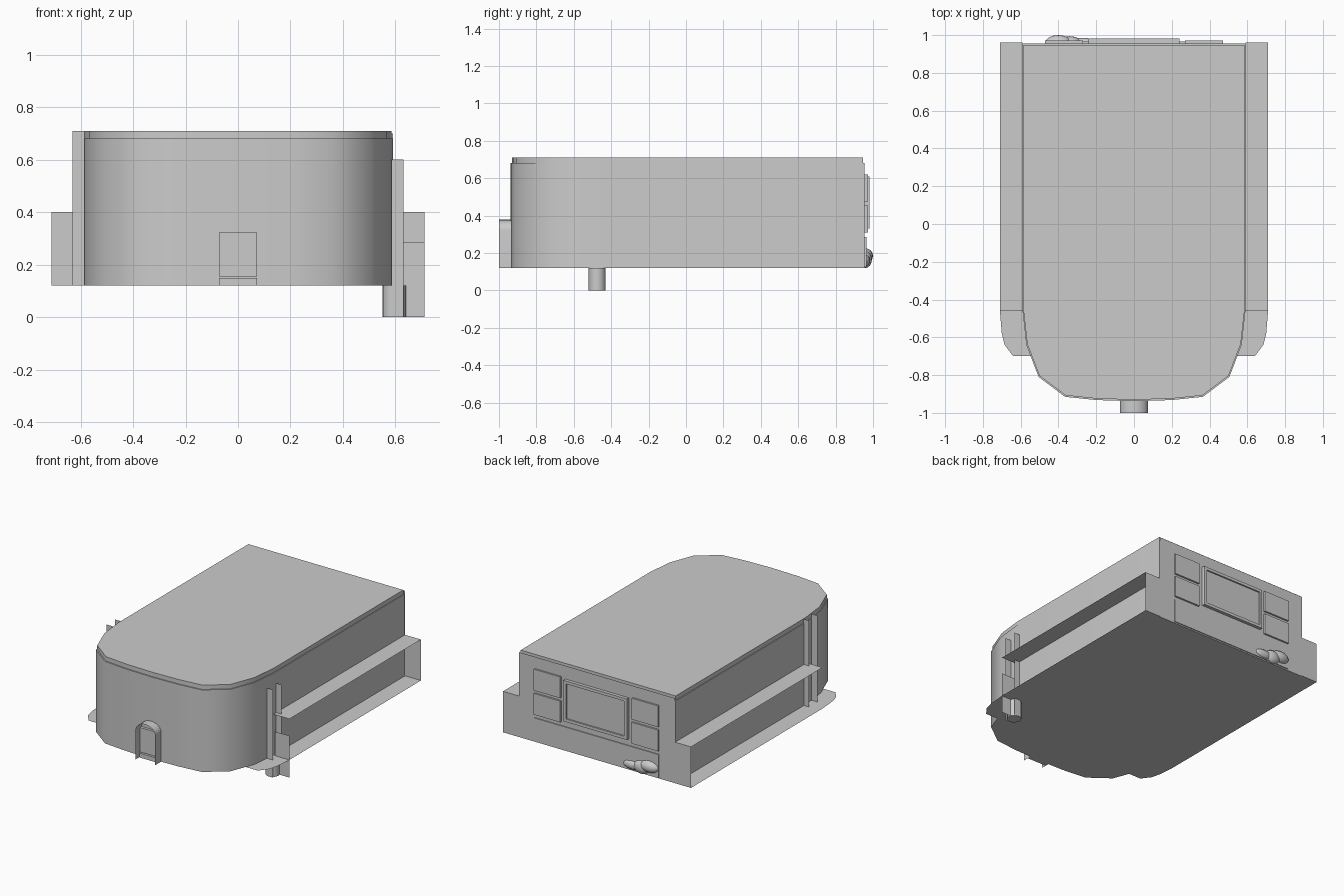
import bpy
from math import radians, sin, cos, pi

if "Cube" in bpy.data.objects:
    bpy.data.objects.remove(bpy.data.objects["Cube"])


def make(name, verts, faces, smooth=False):
    me = bpy.data.meshes.new(name)
    me.from_pydata(verts, [], faces)
    me.update()
    ob = bpy.data.objects.new(name, me)
    bpy.context.collection.objects.link(ob)
    if smooth:
        me.shade_smooth()
        me.set_sharp_from_angle(angle=radians(45))
    return ob


def prism(name, outline, z0, z1, smooth=False):
    n = len(outline)
    verts = [(x, y, z0) for x, y in outline] + [(x, y, z1) for x, y in outline]
    faces = [tuple(range(n))[::-1], tuple(range(n, 2 * n))]
    faces += [(i, (i + 1) % n, (i + 1) % n + n, i + n) for i in range(n)]
    return make(name, verts, faces, smooth)


def box(name, x0, x1, y0, y1, z0, z1):
    return prism(name, [(x0, y0), (x1, y0), (x1, y1), (x0, y1)], z0, z1)


def sheet(name, verts):
    return make(name, verts, [tuple(range(len(verts)))])


def wall(name, x0, x1, y, z0, z1):
    return sheet(name, [(x0, y, z0), (x1, y, z0), (x1, y, z1), (x0, y, z1)])


# Main hall: straight sides, rounded front
half = [(0.59, 0.955), (0.59, -0.46), (0.57, -0.64), (0.505, -0.81),
        (0.365, -0.915), (0.2, -0.932)]
outline = [(-x, y) for x, y in half] + [(0, -0.938)] + half[::-1]
prism("hall_body", outline, 0.12, 0.68, True)
prism("roof_slab", [(x * 0.992, y * 0.992) for x, y in outline], 0.68, 0.71, True)

# Stepped back wall
back = [(-0.71, 0.12), (0.71, 0.12), (0.71, 0.40), (0.59, 0.40), (0.59, 0.70),
        (-0.59, 0.70), (-0.59, 0.40), (-0.71, 0.40)]
sheet("back_wall", [(x, 0.96, z) for x, z in back][::-1])

for s, side, top in ((1, "right", 0.60), (-1, "left", 0.71)):
    # Side gallery: thin floor with a rounded front end, thin roof
    floor = [(0.59, 0.96), (0.71, 0.96), (0.71, -0.46), (0.70, -0.58), (0.685, -0.64),
             (0.64, -0.70), (0.545, -0.70), (0.57, -0.64), (0.59, -0.46)]
    sheet(side + "_gallery_floor", [(s * x, y, 0.12) for x, y in floor])
    sheet(side + "_gallery_roof", [(s * x, y, 0.40) for x, y in
          ((0.59, 0.96), (0.71, 0.96), (0.71, -0.46), (0.59, -0.46))])
    # Pair of thin upright fins
    for y in (-0.52, -0.43):
        wall(side + "_fin", s * 0.585, s * 0.63, y, 0.0 if s > 0 else 0.12, top)

# Support stub and panel under the right gallery
ring = [(0.595 + 0.045 * cos(a * pi / 8), -0.475 + 0.045 * sin(a * pi / 8)) for a in range(16)]
prism("support_stub", ring, 0.0, 0.12, True)
wall("right_end_panel", 0.60, 0.71, -0.46, 0.0, 0.285)

# Arched front porch: open tunnel with a door panel and step
arch = [(-0.074, 0.12)]
arch += [(-0.074 * cos(i * pi / 12), 0.322 + 0.056 * sin(i * pi / 12)) for i in range(13)]
arch += [(0.074, 0.12)]
n = len(arch)
make("porch_arch", [(x, -1.0, z) for x, z in arch] + [(x, -0.93, z) for x, z in arch],
     [(i, i + 1, i + 1 + n, i + n) for i in range(n - 1)], True)
box("porch_door", -0.072, 0.072, -0.955, -0.93, 0.155, 0.322)
box("porch_step", -0.072, 0.072, -0.962, -0.93, 0.12, 0.15)

# Back windows: large framed centre, two small ones each side, lower panel
box("back_main_window", -0.22, 0.22, 0.955, 0.972, 0.35, 0.59)
for x0, x1, z0, z1 in ((-0.24, 0.24, 0.59, 0.61), (-0.24, 0.24, 0.33, 0.35),
                       (-0.24, -0.22, 0.35, 0.59), (0.22, 0.24, 0.35, 0.59)):
    box("main_window_frame", x0, x1, 0.955, 0.982, z0, z1)
for s in (-1, 1):
    for z0 in (0.31, 0.475):
        a, b = sorted((s * 0.27, s * 0.47))
        box("back_small_window", a, b, 0.955, 0.972, z0, z0 + 0.145)
box("back_lower_panel", -0.47, 0.47, 0.955, 0.966, 0.125, 0.285)

# Low lumpy relief at the foot of the back wall
for x, z, rx, ry, rz in ((-0.40, 0.185, 0.07, 0.04, 0.04), (-0.34, 0.165, 0.06, 0.034, 0.045),
                         (-0.27, 0.16, 0.07, 0.025, 0.03)):
    bpy.ops.mesh.primitive_uv_sphere_add(segments=16, ring_count=8, radius=1,
                                         location=(x, 0.96, z))
    ob = bpy.context.object
    ob.name = "back_relief"
    ob.scale = (rx, ry, rz)
    bpy.ops.object.shade_smooth()
